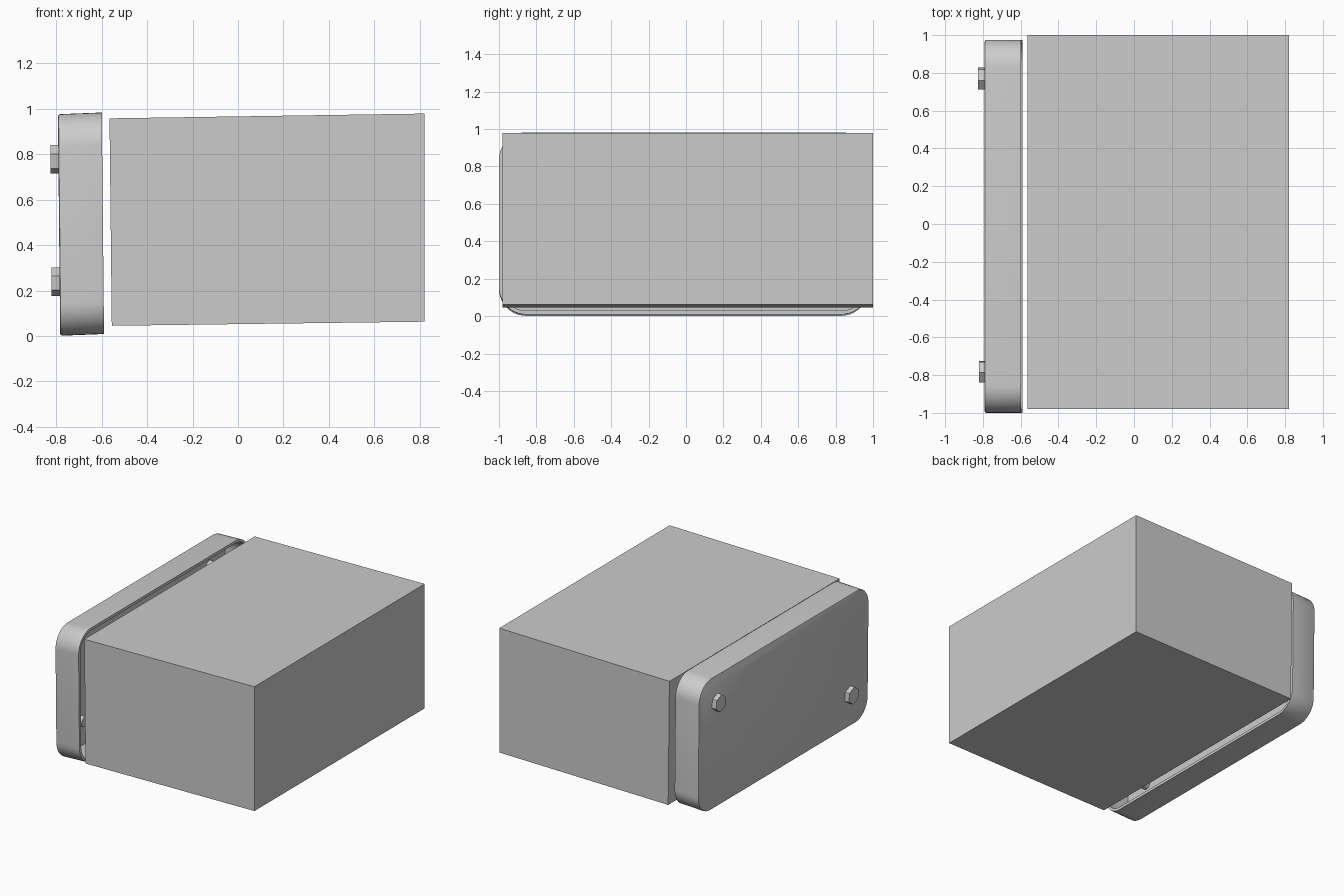
import bpy, bmesh, math

cube = bpy.data.objects.get("Cube")
if cube:
    bpy.data.objects.remove(cube)

GREY = (0.6, 0.6, 0.6, 1)
mat = bpy.data.materials.new("plain grey")
mat.use_nodes = True
mat.diffuse_color = GREY
mat.node_tree.nodes["Principled BSDF"].inputs["Base Color"].default_value = GREY


def loft(name, rings, smooth=True):
    """Join matching rings of points and cap both ends."""
    bm = bmesh.new()
    loops = [[bm.verts.new(p) for p in ring] for ring in rings]
    count = len(loops[0])
    for a, b in zip(loops, loops[1:]):
        for i in range(count):
            j = (i + 1) % count
            bm.faces.new((a[i], a[j], b[j], b[i]))
    bm.faces.new(loops[0])
    bm.faces.new(loops[-1])
    bmesh.ops.recalc_face_normals(bm, faces=bm.faces[:])
    mesh = bpy.data.meshes.new(name)
    bm.to_mesh(mesh)
    bm.free()
    mesh.materials.append(mat)
    obj = bpy.data.objects.new(name, mesh)
    bpy.context.collection.objects.link(obj)
    if smooth:
        bpy.ops.object.select_all(action="DESELECT")
        obj.select_set(True)
        bpy.context.view_layer.objects.active = obj
        bpy.ops.object.shade_smooth_by_angle(angle=math.radians(30))
    return obj


# Block: slightly tilted side profile, extruded front to back
profile = [(-0.555, 0.045), (0.82, 0.063), (0.82, 0.978), (-0.565, 0.957)]
loft("main_block", [[(x, y, z) for x, z in profile] for y in (-0.98, 1.0)], False)


# Cover: hollow rounded tray, open towards the block
def cover_ring(x, inset):
    half_y, half_z, radius, steps = 0.9875 - inset, 0.487 - inset, 0.145 - inset, 10
    points = []
    for k, (sy, sz) in enumerate([(1, 1), (-1, 1), (-1, -1), (1, -1)]):
        for s in range(steps + 1):
            a = math.pi / 2 * (k + s / steps)
            y = sy * (half_y - radius) + radius * math.cos(a)
            z = sz * (half_z - radius) + radius * math.sin(a)
            # lean the tray by the same small tilt as the block
            points.append((x - 0.01 * z, y - 0.0125, 0.492 + z + 0.04 * (x + 0.69)))
    return points


WALL = 0.02
loft("cover_tray", [cover_ring(x, inset) for x, inset in [
    (-0.77, WALL), (-0.594, WALL), (-0.594, 0),
    (-0.778, 0), (-0.784, 0.003), (-0.787, 0.009)]])


# Bolts: hexagonal head outside, round shank inside
def prism(name, x0, x1, y, z, radius, sides, turn):
    angles = [math.radians(turn) + math.tau * i / sides for i in range(sides)]
    loft(name, [[(x, y - radius * math.cos(a), z + radius * math.sin(a))
                 for a in angles] for x in (x0, x1)])


for label, y, z, turn in [("upper", 0.77, 0.777, 21), ("lower", -0.782, 0.238, 25)]:
    shift = -0.01 * (z - 0.5)
    prism(label + "_bolt_head", -0.822 + shift, -0.78 + shift, y, z, 0.063, 6, turn)
    prism(label + "_bolt_shank", -0.78, -0.7, y, z, 0.036, 24, 0)
